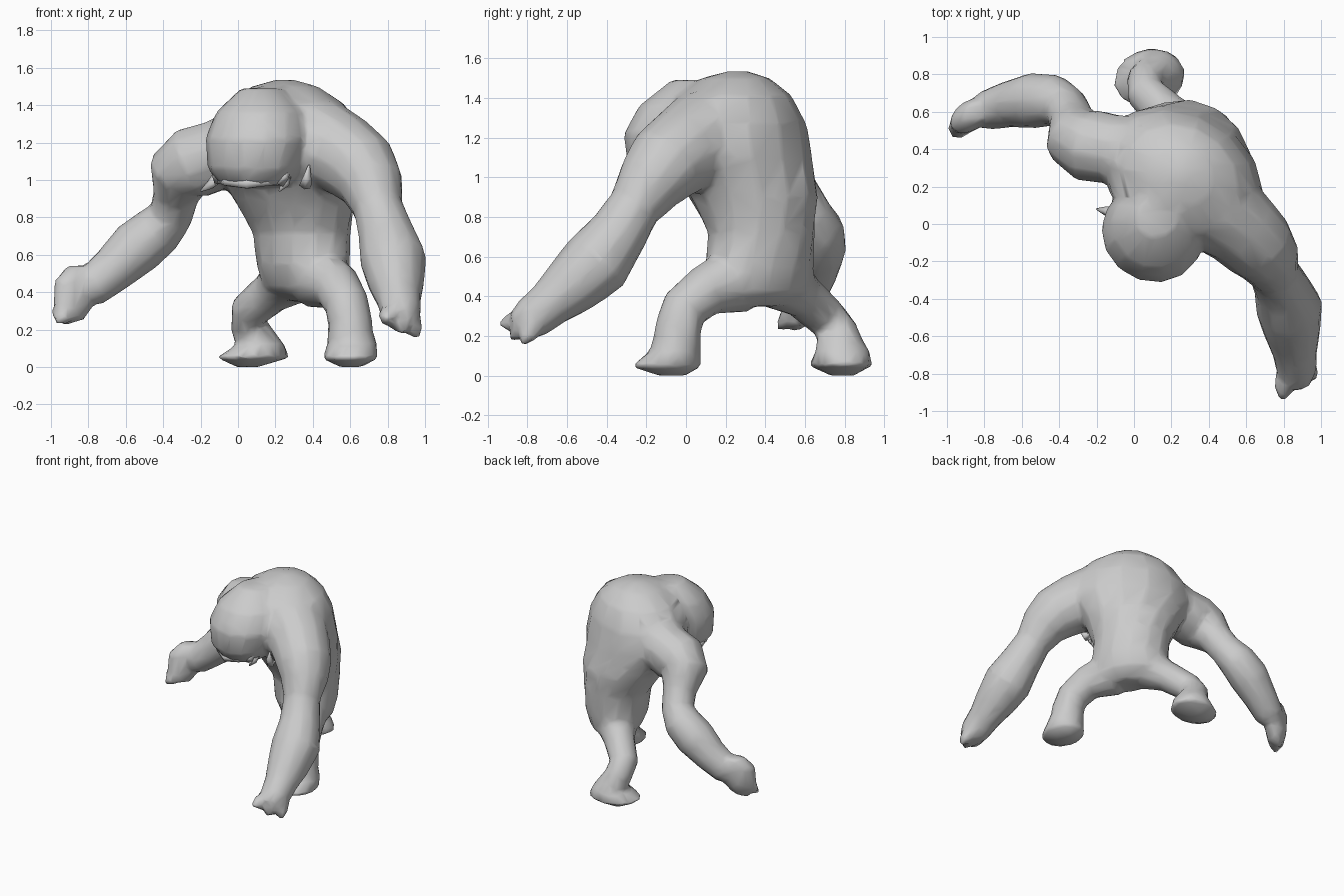
import bpy, bmesh
from math import sin, cos, pi, radians
from mathutils import Vector, Matrix


def loft(bm, rings):
    # skin a list of equal point loops and cap both ends
    vs = [[bm.verts.new(p) for p in r] for r in rings]
    n = len(vs[0])
    for a, b in zip(vs, vs[1:]):
        for i in range(n):
            bm.faces.new((a[i], a[(i + 1) % n], b[(i + 1) % n], b[i]))
    bm.faces.new(vs[0][::-1])
    bm.faces.new(vs[-1])


def tube(bm, pts, n=12):
    # round limb through (x, y, z, radius) stations, carried along without twist
    cs = [Vector(p[:3]) for p in pts]
    rings, u = [], None
    for i, c in enumerate(cs):
        d = (cs[min(i + 1, len(cs) - 1)] - cs[max(i - 1, 0)]).normalized()
        u = d.orthogonal() if u is None else u - d * u.dot(d)
        u.normalize()
        v = d.cross(u)
        rings.append([c + (u * cos(2 * pi * k / n) + v * sin(2 * pi * k / n)) * pts[i][3]
                      for k in range(n)])
    loft(bm, rings)


def stack(bm, pts, n=14):
    # horizontal ellipses: x, y, z, half width, half depth, yaw in degrees
    rings = []
    for x, y, z, a, b, yaw in pts:
        m = Matrix.Rotation(radians(yaw), 3, 'Z')
        rings.append([Vector((x, y, z)) + m @ Vector((a * cos(2 * pi * k / n),
                      b * sin(2 * pi * k / n), 0)) for k in range(n)])
    loft(bm, rings)


def make(name, bm):
    bmesh.ops.recalc_face_normals(bm, faces=bm.faces)
    me = bpy.data.meshes.new(name)
    bm.to_mesh(me)
    bm.free()
    ob = bpy.data.objects.new(name, me)
    bpy.context.collection.objects.link(ob)
    bpy.ops.object.select_all(action='DESELECT')
    ob.select_set(True)
    bpy.context.view_layer.objects.active = ob
    return ob


bm = bmesh.new()
# hunched torso, twisting from hips to shoulders
stack(bm, [(.38, .36, .35, .14, .10, -58), (.36, .37, .42, .29, .19, -58),
           (.35, .37, .55, .29, .235, -58), (.34, .38, .72, .285, .25, -52),
           (.30, .34, .90, .35, .31, -42), (.26, .25, 1.10, .46, .355, -32),
           (.25, .24, 1.27, .43, .34, -32), (.25, .24, 1.41, .33, .28, -32),
           (.25, .25, 1.50, .18, .17, -32), (.25, .26, 1.535, .05, .05, -32)])
# heavy drooping head and the thick neck behind it
stack(bm, [(.09, -.06, .97, .18, .17, -30), (.08, -.07, 1.06, .25, .22, -30),
           (.10, -.05, 1.22, .28, .26, -30), (.12, .00, 1.36, .24, .24, -30),
           (.13, .05, 1.49, .11, .13, -30)])
tube(bm, [(.10, .02, 1.22, .24), (.17, .13, 1.26, .25), (.23, .22, 1.26, .25)])
# arms
tube(bm, [(.05, .36, 1.18, .22), (-.12, .40, 1.13, .19), (-.24, .42, 1.09, .20),
          (-.31, .46, 1.04, .175), (-.33, .55, .92, .125), (-.36, .62, .81, .12),
          (-.43, .66, .73, .14), (-.54, .66, .64, .15), (-.67, .64, .52, .125),
          (-.78, .61, .43, .11), (-.85, .59, .39, .07)])
tube(bm, [(.42, .10, 1.20, .25), (.57, -.02, 1.13, .22), (.66, -.11, 1.06, .205),
          (.715, -.18, .97, .175), (.75, -.26, .85, .135), (.79, -.34, .72, .15),
          (.83, -.45, .57, .18), (.845, -.57, .46, .155), (.86, -.69, .36, .12),
          (.87, -.78, .29, .11), (.87, -.86, .25, .07)])
# right hand, a flat palm held on edge
stack(bm, [(-.88, .56, .25, .06, .05, 35), (-.88, .57, .33, .12, .075, 35),
           (-.875, .58, .46, .12, .08, 35), (-.85, .60, .54, .07, .055, 35)])
# legs
tube(bm, [(.42, .26, .48, .17), (.53, .10, .43, .13), (.58, -.01, .34, .12),
          (.60, -.04, .24, .12), (.60, -.05, .12, .125)])
tube(bm, [(.28, .48, .48, .16), (.18, .59, .40, .115), (.06, .70, .30, .105),
          (.06, .77, .22, .10), (.11, .79, .11, .12)])
# feet, wedge shaped with toes ahead of the ankle
stack(bm, [(.60, -.07, .0, .06, .07, 0), (.60, -.10, .045, .15, .18, 0),
           (.61, -.06, .12, .135, .13, 0), (.61, -.05, .20, .11, .11, 0)])
stack(bm, [(.05, .79, .0, .06, .06, 12), (.08, .78, .05, .20, .16, 12),
           (.12, .79, .12, .13, .14, 12), (.09, .77, .20, .09, .11, 12)])
# stubby fingers on both hands
for root, tip, w in [((-.91, .54, .34), (-.99, .50, .27), .055),
                     ((-.88, .54, .30), (-.97, .46, .24), .05),
                     ((-.86, .57, .31), (-.94, .55, .23), .05),
                     ((.82, -.80, .28), (.79, -.94, .26), .065),
                     ((.87, -.80, .26), (.88, -.89, .19), .06),
                     ((.92, -.76, .26), (.96, -.83, .16), .06)]:
    a, b = Vector(root), Vector(tip)
    tube(bm, [(*a, w), (*a.lerp(b, .6), w * .85), (*b, w * .3)], 6)
body = make("body", bm)

# fuse the parts into one soft skin, then return to a low face count
r = body.modifiers.new("fuse", 'REMESH')
r.mode = 'VOXEL'
r.voxel_size = .018
s = body.modifiers.new("soften", 'SMOOTH')
s.factor = .5
s.iterations = 6
d = body.modifiers.new("reduce", 'DECIMATE')
d.ratio = .06
for m in [r, s, d]:
    bpy.ops.object.modifier_apply(modifier=m.name)
bpy.ops.object.shade_smooth()

# tusks at the corners of the mouth
bm = bmesh.new()
for root, mid, tip in [((.22, -.17, .99), (.25, -.19, 1.02), (.29, -.17, 1.09)),
                       ((.25, -.14, 1.02), (.25, -.16, .98), (.22, -.17, .94)),
                       ((.36, -.10, .97), (.37, -.13, 1.01), (.38, -.14, 1.08)),
                       ((-.11, .06, 1.01), (-.15, .07, .97), (-.20, .08, .94)),
                       ((-.10, .00, 1.00), (-.12, -.03, 1.03), (-.09, -.10, 1.12))]:
    tube(bm, [(*root, .035), (*mid, .025), (*tip, .005)], 5)
make("tusks", bm)
bpy.ops.object.shade_smooth()

# lip between the tusks
bm = bmesh.new()
tube(bm, [(-.10, .00, 1.00, .02), (-.06, -.15, .99, .025), (.05, -.225, .98, .03),
          (.15, -.21, .99, .025), (.27, -.14, 1.00, .02)], 6)
make("lower_lip", bm)
bpy.ops.object.shade_smooth()
